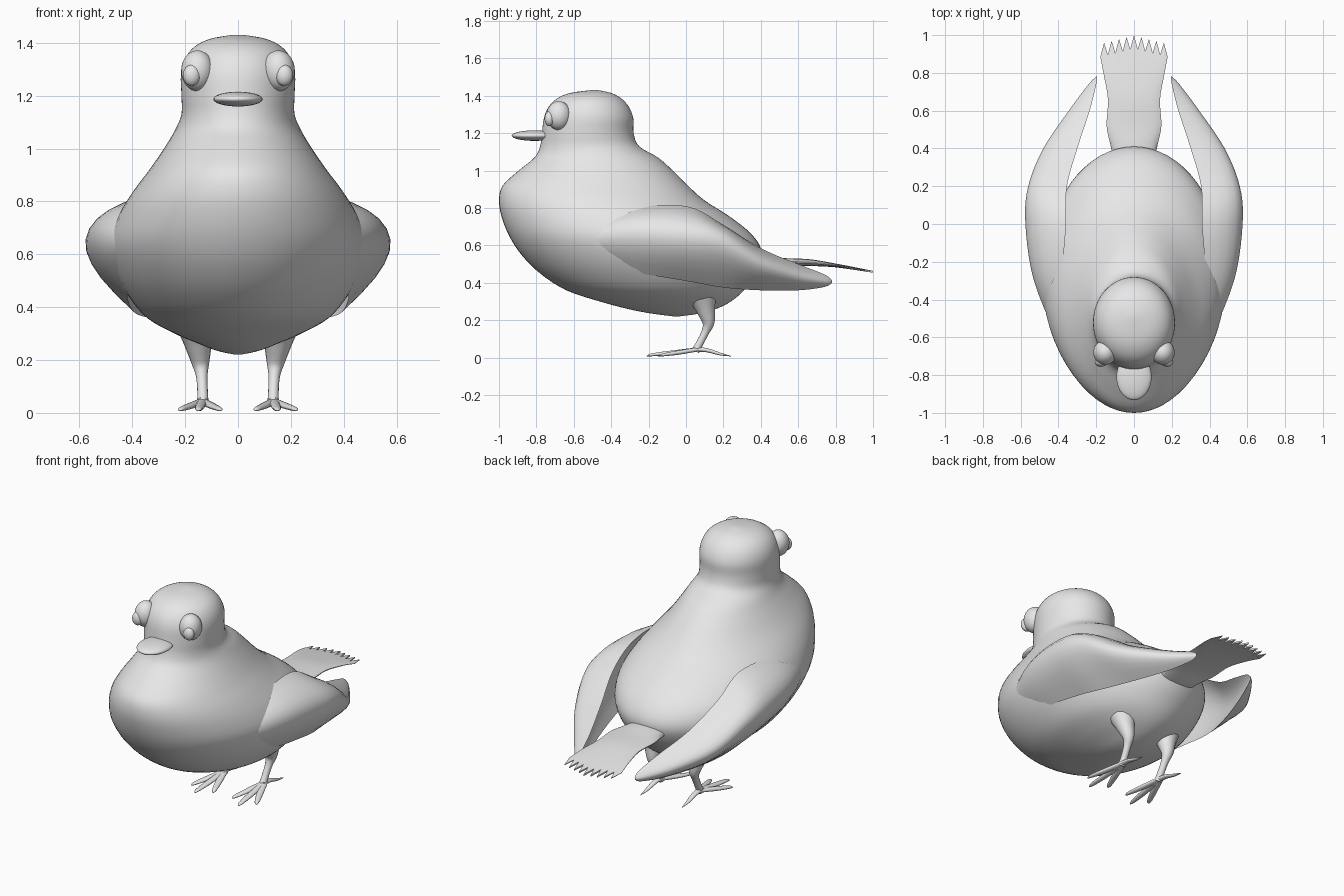
import bpy, bmesh, math
from mathutils import Vector

if "Cube" in bpy.data.objects:
    bpy.data.objects.remove(bpy.data.objects["Cube"])

grey = bpy.data.materials.new("plain_grey")
grey.diffuse_color = (0.8, 0.8, 0.8, 1)
grey.use_nodes = True
grey.node_tree.nodes["Principled BSDF"].inputs["Base Color"].default_value = grey.diffuse_color


def smooth_rows(rows, n):
    """Catmull-Rom resampling of a list of equal-length number rows."""
    out = []
    for i in range(len(rows) - 1):
        a, b = rows[max(i - 1, 0)], rows[i]
        c, d = rows[i + 1], rows[min(i + 2, len(rows) - 1)]
        for k in range(n):
            t = k / n
            out.append([0.5 * (2 * q + (r - p) * t + (2 * p - 5 * q + 4 * r - s) * t * t
                               + (3 * q - p - 3 * r + s) * t ** 3)
                        for p, q, r, s in zip(a, b, c, d)])
    out.append(list(rows[-1]))
    return out


def finish(name, bm, mirror, angle=60):
    bmesh.ops.recalc_face_normals(bm, faces=bm.faces)
    me = bpy.data.meshes.new(name)
    bm.to_mesh(me)
    bm.free()
    me.materials.append(grey)
    ob = bpy.data.objects.new(name, me)
    bpy.context.collection.objects.link(ob)
    if mirror:
        ob.modifiers.new("mirror", 'MIRROR').use_mirror_merge = False
    bpy.ops.object.select_all(action='DESELECT')
    ob.select_set(True)
    bpy.context.view_layer.objects.active = ob
    bpy.ops.object.shade_smooth_by_angle(angle=math.radians(angle))
    return ob


def loft(name, rings, mirror=False):
    """Skin a list of closed rings and cap both ends."""
    bm = bmesh.new()
    vs = [[bm.verts.new(p) for p in ring] for ring in rings]
    n = len(vs[0])
    for a, b in zip(vs, vs[1:]):
        for j in range(n):
            bm.faces.new((a[j], a[(j + 1) % n], b[(j + 1) % n], b[j]))
    bm.faces.new(vs[0])
    bm.faces.new(vs[-1])
    return finish(name, bm, mirror)


def ball(name, centre, size, mirror=False):
    bm = bmesh.new()
    bmesh.ops.create_uvsphere(bm, u_segments=32, v_segments=20, radius=1)
    bmesh.ops.scale(bm, vec=size, verts=bm.verts)
    bmesh.ops.translate(bm, vec=centre, verts=bm.verts)
    return finish(name, bm, mirror)


def tube(name, path, flat=1.0):
    """Tapered limb through rows of x, y, z, radius; flat squashes its height."""
    rows = smooth_rows(path, 5)
    rings = []
    for i, r in enumerate(rows):
        d = Vector(rows[min(i + 1, len(rows) - 1)][:3]) - Vector(rows[max(i - 1, 0)][:3])
        side = d.cross(Vector((0, 1, 0)) if abs(d.z) > abs(d.y) else Vector((0, 0, 1))).normalized()
        up = side.cross(d).normalized()
        rings.append([Vector(r[:3]) + r[3] * (side * math.cos(a) + up * flat * math.sin(a))
                      for a in (math.tau * k / 14 for k in range(14))])
    return loft(name, rings, True)


# Body and head: height, front y, back y, half width
body = [
    (0.22, -0.06, -0.04, 0.01), (0.235, -0.18, 0.07, 0.08), (0.26, -0.31, 0.16, 0.145),
    (0.30, -0.46, 0.24, 0.24), (0.36, -0.64, 0.31, 0.345), (0.45, -0.78, 0.38, 0.42),
    (0.55, -0.88, 0.41, 0.47), (0.65, -0.945, 0.36, 0.485), (0.75, -0.985, 0.24, 0.45),
    (0.84, -1.0, 0.10, 0.395), (0.92, -0.98, 0.01, 0.335), (1.0, -0.895, -0.07, 0.28),
    (1.07, -0.81, -0.15, 0.238), (1.13, -0.78, -0.25, 0.214), (1.20, -0.77, -0.28, 0.214),
    (1.28, -0.76, -0.282, 0.216), (1.34, -0.735, -0.305, 0.2), (1.385, -0.69, -0.345, 0.165),
    (1.415, -0.62, -0.40, 0.105), (1.43, -0.51, -0.47, 0.02)]
rings = []
for z, f, b, w in smooth_rows(body, 4):
    rings.append([(w * math.cos(a), (f + b) / 2 + (b - f) / 2 * math.sin(a), z)
                  for a in (math.tau * k / 64 for k in range(64))])
loft("body_and_head", rings)

# Wings: y, then x,z of the inner top edge, the outer bulge and the bottom edge
wing = [
    (-0.62, 0.28, 0.72, 0.40, 0.64, 0.31, 0.52), (-0.3, 0.37, 0.80, 0.53, 0.67, 0.41, 0.46),
    (0.0, 0.36, 0.81, 0.575, 0.66, 0.41, 0.41), (0.2, 0.355, 0.71, 0.56, 0.62, 0.385, 0.375),
    (0.4, 0.30, 0.585, 0.48, 0.51, 0.33, 0.36), (0.6, 0.235, 0.50, 0.345, 0.44, 0.26, 0.36),
    (0.74, 0.20, 0.445, 0.24, 0.41, 0.21, 0.378), (0.78, 0.195, 0.415, 0.20, 0.407, 0.198, 0.40)]
rings = []
for y, ax, az, bx, bz, cx, cz in smooth_rows(wing, 5):
    A, B, C = Vector((ax, y, az)), Vector((bx, y, bz)), Vector((cx, y, cz))
    inner = B.lerp((A + C) / 2, 0.7)

    def arc(p, mid, q):
        ctrl = 2 * mid - (p + q) / 2
        return [p * (1 - t) ** 2 + ctrl * 2 * t * (1 - t) + q * t * t
                for t in (k / 10 for k in range(10))]
    rings.append(arc(A, B, C) + arc(C, inner, A))
loft("wing", rings, True)

# Tail: y, height, half width, half thickness; the last stretch fans into teeth
tail = smooth_rows([(0.34, 0.50, 0.11, 0.04), (0.42, 0.505, 0.125, 0.035),
                    (0.52, 0.51, 0.145, 0.022), (0.66, 0.508, 0.138, 0.018),
                    (0.80, 0.493, 0.162, 0.01), (0.90, 0.475, 0.178, 0.005)], 4)
teeth = 9
cols = teeth * 2 + 1
bm = bmesh.new()
sheets = []
for sign in (1, -1):
    grid = []
    for y, z, w, t in tail:
        row = []
        for j in range(cols):
            u = 2 * j / (cols - 1) - 1
            reach = 0.97 - 0.045 * abs(u) + (0.03 if j % 2 else -0.04)
            yy = y if y < 0.8 else 0.8 + (y - 0.8) / 0.1 * (reach - 0.8)
            zz = z - 0.16 * max(0, yy - y) + sign * t * math.sqrt(max(0.02, 1 - u * u))
            row.append(bm.verts.new((u * w, yy, zz)))
        grid.append(row)
    for a, b in zip(grid, grid[1:]):
        for j in range(cols - 1):
            bm.faces.new((a[j], a[j + 1], b[j + 1], b[j]))
    sheets.append(grid)
rims = [[r[0] for r in g] + g[-1][1:] + [r[-1] for r in g[-2::-1]] for g in sheets]
for j in range(len(rims[0]) - 1):
    bm.faces.new((rims[0][j], rims[0][j + 1], rims[1][j + 1], rims[1][j]))
finish("tail", bm, False, 50)

# Face
ball("eye", (0.153, -0.68, 1.294), (0.062, 0.066, 0.077), True)
ball("pupil", (0.175, -0.73, 1.277), (0.033, 0.026, 0.04), True)
ball("beak", (0, -0.81, 1.187), (0.093, 0.122, 0.028))

# Legs and feet
tube("leg", [(0.155, 0.09, 0.32, 0.075), (0.15, 0.105, 0.26, 0.053), (0.142, 0.12, 0.19, 0.034),
             (0.137, 0.105, 0.14, 0.022), (0.134, 0.075, 0.08, 0.02), (0.133, 0.05, 0.035, 0.022)])
for label, tx, ty in (("inner", 0.065, -0.15), ("middle", 0.15, -0.21), ("outer", 0.222, -0.14)):
    mx, my = (0.135 + tx) / 2, (0.06 + ty) / 2
    tube(label + "_toe", [(0.135, 0.07, 0.045, 0.018), (mx, my, 0.027, 0.019),
                          (tx * 0.8 + mx * 0.2, ty * 0.8 + my * 0.2, 0.015, 0.013),
                          (tx, ty, 0.008, 0.002)], 0.6)
tube("back_toe", [(0.135, 0.04, 0.045, 0.02), (0.137, 0.11, 0.04, 0.016),
                  (0.14, 0.18, 0.02, 0.011), (0.142, 0.24, 0.008, 0.002)], 0.7)
